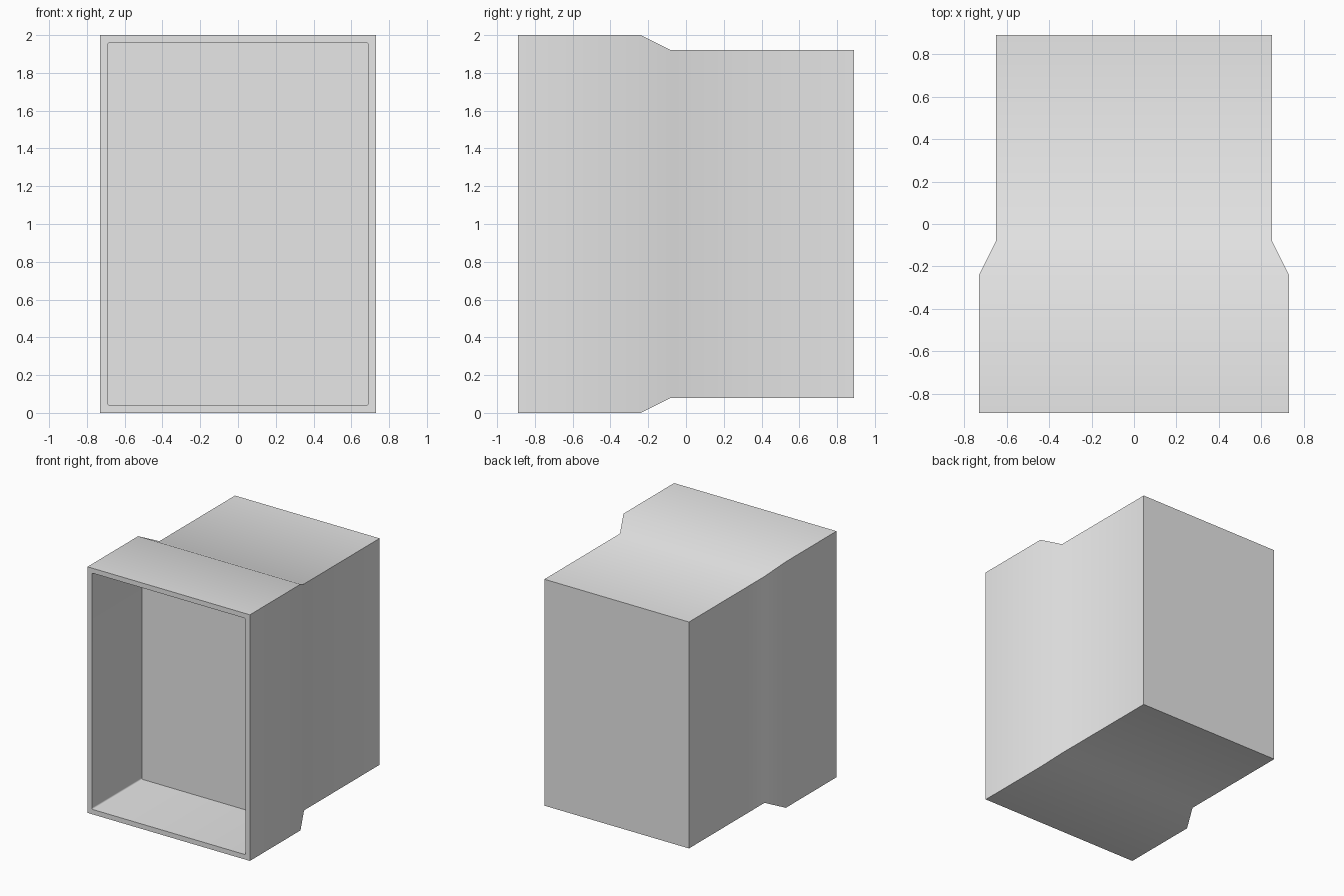
import bpy, bmesh, math

cube = bpy.data.objects.get("Cube")
if cube:
    bpy.data.objects.remove(cube, do_unlink=True)

grey = bpy.data.materials.new("light_grey")
grey.use_nodes = True
colour = (0.8, 0.8, 0.8, 1)
grey.diffuse_color = colour
grey.node_tree.nodes["Principled BSDF"].inputs["Base Color"].default_value = colour

MID_Z = 1.0


def ring(bm, half_x, half_z, y, radius=0):
    """Rectangle facing the front, with optional rounded corners."""
    steps = 4 if radius else 0
    verts = []
    for i, (sx, sz) in enumerate([(1, 1), (-1, 1), (-1, -1), (1, -1)]):
        for k in range(steps + 1):
            a = math.pi / 2 * (i + (k / steps if steps else 0))
            x = sx * (half_x - radius) + radius * math.cos(a)
            z = sz * (half_z - radius) + radius * math.sin(a)
            verts.append(bm.verts.new((x, y, MID_Z + z)))
    return verts


def bridge(bm, a, b):
    for i in range(len(a)):
        j = (i + 1) % len(a)
        bm.faces.new((a[i], a[j], b[j], b[i]))


bm = bmesh.new()

# Outer shell: wide front, sloped shoulder, narrower back
outer = [ring(bm, *p) for p in [(0.73, 1, -0.89), (0.73, 1, -0.24),
                                (0.65, 0.92, -0.08), (0.65, 0.92, 0.89)]]
for a, b in zip(outer, outer[1:]):
    bridge(bm, a, b)
bm.faces.new(outer[-1])

# Open recess in the front, with slightly rounded corners
rim = ring(bm, 0.69, 0.96, -0.89, 0.012)
floor = ring(bm, 0.69, 0.96, -0.25, 0.012)
bridge(bm, rim, floor)
bm.faces.new(floor)

# Front lip between the shell and the recess
n = len(rim) // 4
for i in range(4):
    j = (i + 1) % 4
    corner = rim[i * n:(i + 1) * n]
    for a, b in zip(corner, corner[1:]):
        bm.faces.new((outer[0][i], a, b))
    bm.faces.new((outer[0][i], corner[-1], rim[j * n], outer[0][j]))

bmesh.ops.recalc_face_normals(bm, faces=bm.faces)
mesh = bpy.data.meshes.new("open_housing")
bm.to_mesh(mesh)
bm.free()
mesh.materials.append(grey)
housing = bpy.data.objects.new("open_housing", mesh)
bpy.context.collection.objects.link(housing)

bpy.ops.object.select_all(action='DESELECT')
housing.select_set(True)
bpy.context.view_layer.objects.active = housing
bpy.ops.object.shade_smooth_by_angle(angle=math.radians(30))
